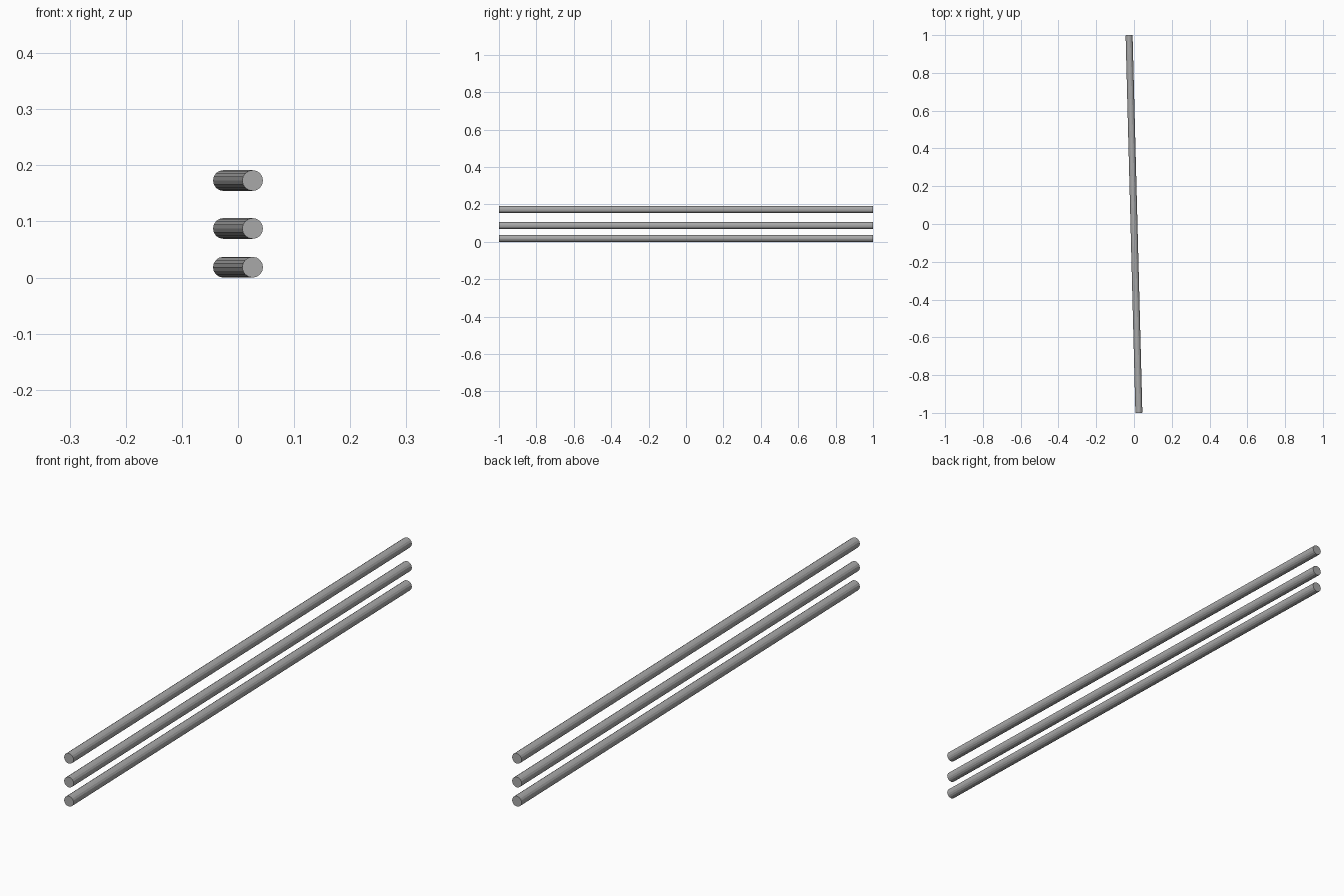
import bpy
import math

if "Cube" in bpy.data.objects:
    bpy.data.objects.remove(bpy.data.objects["Cube"])

RADIUS = 0.0185
SIDES = 16
SKEW = math.atan(0.026)      # the rods run slightly off the y axis
LENGTH = 2.0

# Dark grey metal
dark = bpy.data.materials.new("dark_grey")
dark.diffuse_color = (0.4, 0.4, 0.4, 1)
dark.use_nodes = True
dark.node_tree.nodes["Principled BSDF"].inputs["Base Color"].default_value = dark.diffuse_color


def add_rod(name, z):
    """Flat-faced closed cylinder lying along y, turned slightly about z."""
    bpy.ops.mesh.primitive_cylinder_add(
        vertices=SIDES, radius=RADIUS, depth=LENGTH,
        location=(0, 0, z), rotation=(math.pi / 2, 0, SKEW))
    rod = bpy.context.object
    rod.name = name
    rod.data.materials.append(dark)


# Three parallel rods stacked with widening gaps
for name, z in (("lower_rod", 0.0185), ("middle_rod", 0.0875), ("upper_rod", 0.173)):
    add_rod(name, z)
